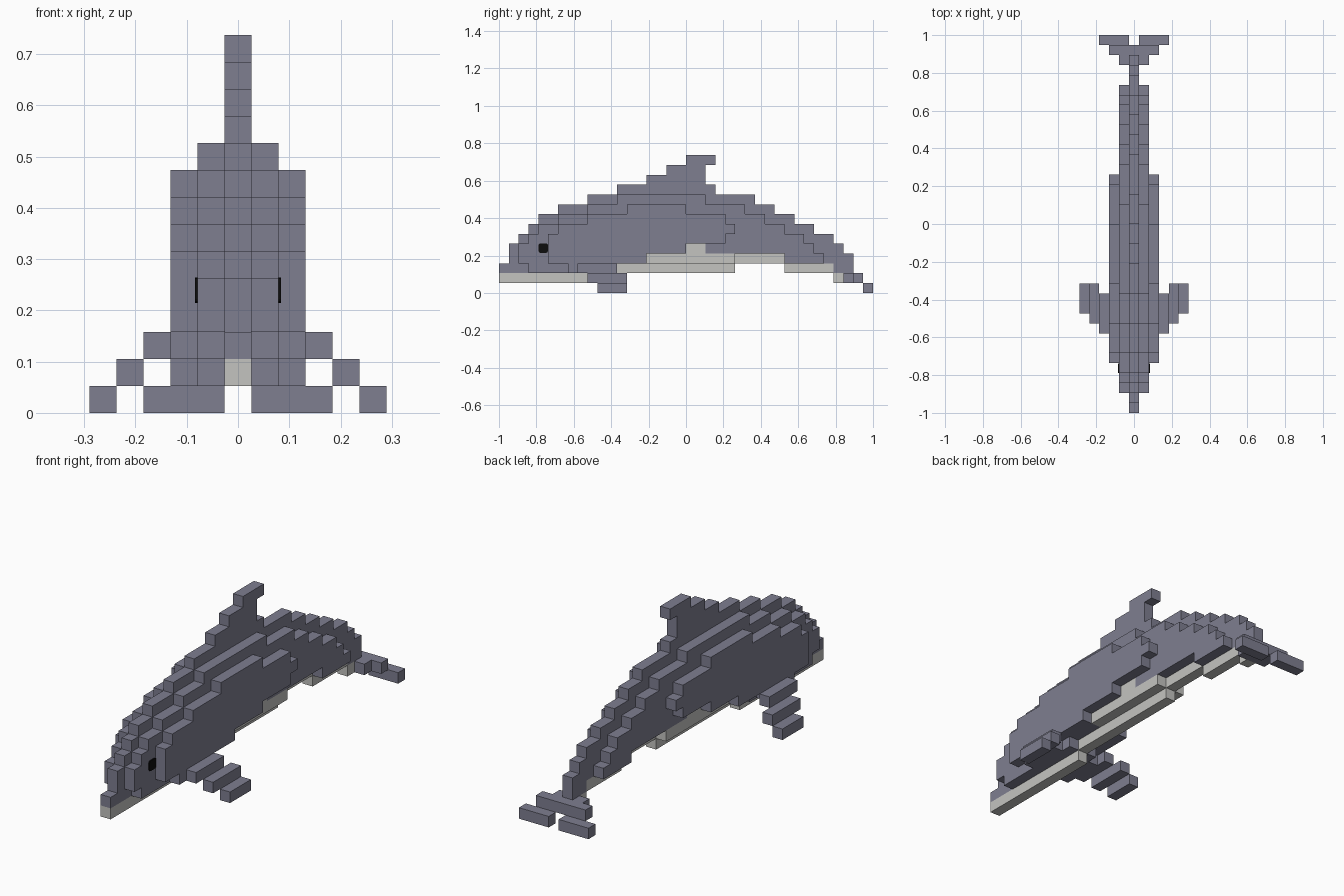
import bpy, bmesh, math

cube = bpy.data.objects.get("Cube")
if cube:
    bpy.data.objects.remove(cube)

U = 2 / 38  # one block


def material(name, color):
    m = bpy.data.materials.new(name)
    m.use_nodes = True
    m.diffuse_color = (*color, 1)
    m.node_tree.nodes["Principled BSDF"].inputs["Base Color"].default_value = (*color, 1)
    return m


GREY = material("slate grey", (0.21, 0.21, 0.28))
PALE = material("belly pale grey", (0.55, 0.55, 0.53))
BLACK = material("eye black", (0.004, 0.004, 0.004))


def prism(name, outline, x0, x1, mat):
    """Extrude a (y, z) outline, measured in blocks, from x0 to x1."""
    bm = bmesh.new()
    base = bm.faces.new([bm.verts.new((x0 * U, y * U - 1, z * U)) for y, z in outline])
    side = bmesh.ops.extrude_face_region(bm, geom=[base])["geom"]
    bmesh.ops.translate(bm, vec=((x1 - x0) * U, 0, 0),
                        verts=[v for v in side if isinstance(v, bmesh.types.BMVert)])
    bmesh.ops.recalc_face_normals(bm, faces=bm.faces)
    mesh = bpy.data.meshes.new(name)
    bm.to_mesh(mesh)
    bm.free()
    mesh.materials.append(mat)
    obj = bpy.data.objects.new(name, mesh)
    bpy.context.collection.objects.link(obj)
    return obj


def box(name, x0, x1, y0, y1, z0, z1, mat=GREY):
    return prism(name, [(y0, z0), (y1, z0), (y1, z1), (y0, z1)], x0, x1, mat)


def stairs(steps, end):
    """Turn (start, height) steps into a staircase line."""
    line = []
    for (y, z), nxt in zip(steps, steps[1:] + [(end, 0)]):
        line += [(y, z), (nxt[0], z)]
    return line


def slab(name, half, top, bottom, end, mat=GREY):
    outline = stairs(bottom, end) + stairs(top, end)[::-1]
    return prism(name, outline, -half, half, mat)


# Pale keel along the middle
keel = [(0, 1), (12, 2), (24, 3), (29, 2), (34, 1)]
keel_top = [(y, z + 1) for y, z in keel]
slab("belly_keel", 0.5, keel_top, keel, 35, PALE)

# Middle slab of the body with the back fin
slab("body_middle", 0.5,
     [(0, 3), (1, 5), (2, 6), (3, 7), (4, 8), (6, 9), (9, 10), (12, 11), (15, 12),
      (17, 13), (19, 14), (21, 11), (22, 10), (26, 9), (28, 8), (30, 7), (32, 6),
      (34, 5), (35, 4)],
     keel_top + [(35, 1)], 36)
box("back_fin_tip", -0.5, 0.5, 21, 22, 13, 14)

# Wider slabs that round out the flanks
slab("body_inner_flank", 1.5,
     [(2, 5), (3, 6), (4, 7), (6, 8), (9, 9), (12, 10), (21, 9), (25, 8), (27, 7),
      (29, 6), (31, 5), (32, 4)],
     [(2, 3), (3, 2), (12, 3), (15, 4), (19, 5), (21, 4), (29, 3)], 33)
slab("belly_flank", 1.5, [(15, 4), (19, 5), (21, 4)],
     [(15, 3), (19, 3), (21, 3)], 24, PALE)
slab("body_outer_flank", 2.5,
     [(5, 6), (6, 7), (9, 8), (13, 9), (19, 8), (23, 7)],
     [(5, 3), (15, 4), (19, 5), (23, 6)], 24)

# Tail flukes spreading backwards
box("fluke_root", -1.5, 1.5, 35, 36, 1, 2)
box("fluke_bar", -2.5, 2.5, 36, 37, 1, 2)

# Paired parts: fluke tips, stepped flippers and eyes
for side, s in (("left", 1), ("right", -1)):
    box(side + "_fluke_tip", s * 0.5, s * 3.5, 37, 38, 0, 1)
    for part, x, y0, y1, z in (("root", 1.5, 7, 11, 2), ("shoulder", 2.5, 8, 12, 2),
                               ("middle", 3.5, 9, 13, 1), ("tip", 4.5, 10, 13, 0)):
        box(f"{side}_flipper_{part}", s * x, s * (x + 1), y0, y1, z, z + 1)
    ring = []
    for cy, cz, turn in ((1, 1, 0), (-1, 1, 1), (-1, -1, 2), (1, -1, 3)):
        for k in range(3):
            a = (turn + k / 2) * math.pi / 2
            ring.append((4.5 + 0.32 * cy + 0.15 * math.cos(a),
                         4.55 + 0.32 * cz + 0.15 * math.sin(a)))
    prism(side + "_eye", ring, s * 1.5, s * 1.6, BLACK)
